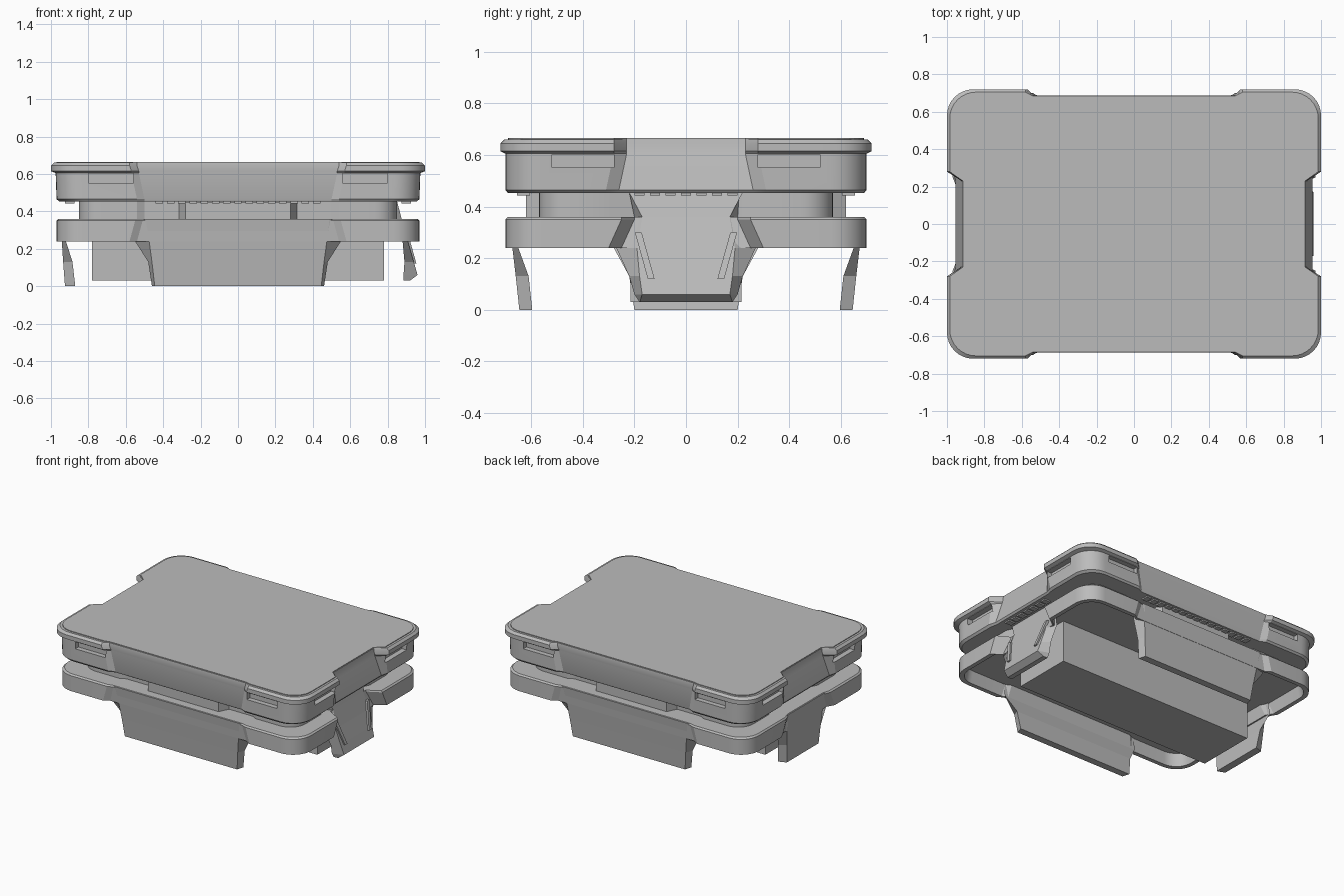
import bpy, bmesh, math
from mathutils import Vector

if "Cube" in bpy.data.objects:
    bpy.data.objects.remove(bpy.data.objects["Cube"], do_unlink=True)

grey = bpy.data.materials.new("plastic_grey")
grey.use_nodes = True
COLOUR = (0.5, 0.5, 0.5, 1)
grey.diffuse_color = COLOUR
grey.node_tree.nodes["Principled BSDF"].inputs["Base Color"].default_value = COLOUR


def finish(name, bm, smooth=False):
    bmesh.ops.recalc_face_normals(bm, faces=bm.faces)
    mesh = bpy.data.meshes.new(name)
    bm.to_mesh(mesh)
    bm.free()
    obj = bpy.data.objects.new(name, mesh)
    bpy.context.collection.objects.link(obj)
    mesh.materials.append(grey)
    if smooth:
        bpy.ops.object.select_all(action='DESELECT')
        obj.select_set(True)
        bpy.context.view_layer.objects.active = obj
        bpy.ops.object.shade_smooth_by_angle(angle=math.radians(25))
    return obj


def loft(name, rings, smooth=False):
    """Skin a stack of equal-length rings and cap both ends."""
    bm = bmesh.new()
    rows = [[bm.verts.new(p) for p in ring] for ring in rings]
    n = len(rows[0])
    for low, high in zip(rows, rows[1:]):
        for i in range(n):
            j = (i + 1) % n
            bm.faces.new((low[i], low[j], high[j], high[i]))
    bm.faces.new(rows[0][::-1])
    bm.faces.new(rows[-1])
    return finish(name, bm, smooth)


def outline(z, X, Y, xin, yin, a, b, r=0.14, xright=None):
    """Rounded rectangle with a shallow recess in the middle of each side."""
    quarter = [(None, b), (X, b + 0.05)]
    for k in range(9):
        t = math.pi / 2 * k / 8
        quarter.append((X - r + r * math.cos(t), Y - r + r * math.sin(t)))
    quarter += [(a + 0.04, Y), (a, yin)]
    points = []
    for sx, sy in ((1, 1), (-1, 1), (-1, -1), (1, -1)):
        side = (xright or xin) if sx > 0 else xin
        part = [(sx * (side if x is None else x), sy * y, z) for x, y in quarter]
        points += part if sx * sy > 0 else part[::-1]
    return points


def boxes(name, items):
    """One object from (centre, size) boxes."""
    bm = bmesh.new()
    for centre, size in items:
        for v in bmesh.ops.create_cube(bm, size=1)["verts"]:
            v.co = Vector(centre) + Vector([c * s for c, s in zip(v.co, size)])
    return finish(name, bm)


def skirt(name, rows, turn):
    """Tapered slab; rows are z, outer half width, outer reach, inner half width, inner reach."""
    rings = [[(-wo, -yo, z), (wo, -yo, z), (wi, -yi, z), (-wi, -yi, z)]
             for z, wo, yo, wi, yi in rows]
    obj = loft(name, rings)
    obj.rotation_euler.z = turn
    return obj


# Lid with overhanging brim
lid = loft("lid", [
    outline(0.452, 0.955, 0.69, 0.945, 0.67, 0.50, 0.26),
    outline(0.465, 0.97, 0.70, 0.955, 0.675, 0.50, 0.26),
    outline(0.605, 0.975, 0.70, 0.925, 0.683, 0.53, 0.23),
    outline(0.615, 1.0, 0.72, 0.922, 0.684, 0.53, 0.23),
    outline(0.645, 1.0, 0.72, 0.917, 0.687, 0.54, 0.23),
    outline(0.66, 0.985, 0.705, 0.915, 0.685, 0.54, 0.23)], True)

# Finger pockets under the brim
pockets = []
for sx in (-1, 1):
    for sy in (-1, 1):
        pockets.append(((sx * 0.68, sy * 0.71, 0.577), (0.24, 0.09, 0.05)))
        pockets.append(((sx * 0.98, sy * 0.40, 0.577), (0.09, 0.24, 0.05)))
cutter = boxes("pocket_cutter", pockets)
cutter.hide_render = True
cut = lid.modifiers.new("pockets", 'BOOLEAN')
cut.object = cutter
cut.solver = 'EXACT'
bpy.context.view_layer.objects.active = lid
bpy.ops.object.modifier_apply(modifier=cut.name)
bpy.data.objects.remove(cutter, do_unlink=True)

# Thin raised panel on the lid
loft("lid_top_panel", [outline(z, 0.97, 0.69, 0.912, 0.68, 0.54, 0.23, 0.13)
                       for z in (0.655, 0.665)])

# Teeth along the underside edges of the lid
teeth = []
for s in (-1, 1):
    teeth += [((-0.42 + 0.06 * i, s * 0.63, 0.45), (0.04, 0.05, 0.014)) for i in range(15)]
    teeth += [((s * 0.90, -0.18 + 0.06 * i, 0.45), (0.05, 0.04, 0.014)) for i in range(7)]
boxes("lid_teeth", teeth)

# Recessed core between lid and tray
loft("core", [outline(z, 0.85, 0.57, 0.83, 0.55, 0.50, 0.23, 0.12) for z in (0.35, 0.46)], True)
for name, turn in (("front_core_block", 0), ("back_core_block", math.pi)):
    skirt(name, [(z, 0.28, 0.62, 0.32, 0.54) for z in (0.36, 0.45)], turn)

# Tray, hollow from below
loft("tray", [
    outline(0.33, 0.93, 0.66, 0.90, 0.64, 0.50, 0.20, 0.12, 0.84),
    outline(0.24, 0.94, 0.67, 0.91, 0.65, 0.52, 0.24, 0.12, 0.87),
    outline(0.24, 0.97, 0.70, 0.94, 0.675, 0.54, 0.25, 0.14, 0.90),
    outline(0.35, 0.97, 0.70, 0.95, 0.685, 0.51, 0.20, 0.14, 0.875),
    outline(0.36, 0.96, 0.69, 0.945, 0.68, 0.51, 0.20, 0.14, 0.873)], True)

# Inner box hanging below the tray
boxes("inner_box", [((0, 0, 0.185), (1.56, 0.43, 0.31))])

# Front, back and right-hand skirts
long_rows = [(0, 0.445, 0.646, 0.46, 0.596), (0.13, 0.46, 0.66, 0.48, 0.61),
             (0.24, 0.475, 0.673, 0.55, 0.65), (0.358, 0.49, 0.688, 0.55, 0.66)]
short_rows = [(0, 0.18, 0.925, 0.20, 0.87), (0.13, 0.19, 0.935, 0.22, 0.885),
              (0.24, 0.20, 0.942, 0.28, 0.92), (0.358, 0.21, 0.953, 0.25, 0.92)]
skirt("front_skirt", long_rows, 0)
skirt("back_skirt", long_rows, math.pi)
skirt("right_skirt", short_rows, -math.pi / 2)

# Sloping latch on the other end
skirt("latch", [(0.03, 0.18, 0.92, 0.18, 0.885), (0.06, 0.17, 0.96, 0.20, 0.885),
                (0.13, 0.18, 0.94, 0.22, 0.89), (0.24, 0.19, 0.908, 0.27, 0.88),
                (0.36, 0.17, 0.875, 0.20, 0.83), (0.455, 0.22, 0.85, 0.22, 0.81)], math.pi / 2)

# Slanted grip ribs on the latch
for s, name in ((-1, "front_latch_rib"), (1, "back_latch_rib")):
    rib = loft(name, [[(x + dx, s * (y + dy), z) for dx, dy in
                       ((-0.01, -0.013), (0.012, -0.013), (0.012, 0.013), (-0.01, 0.013))]
                      for x, y, z in ((0.942, 0.135, 0.12), (0.892, 0.185, 0.30))])
